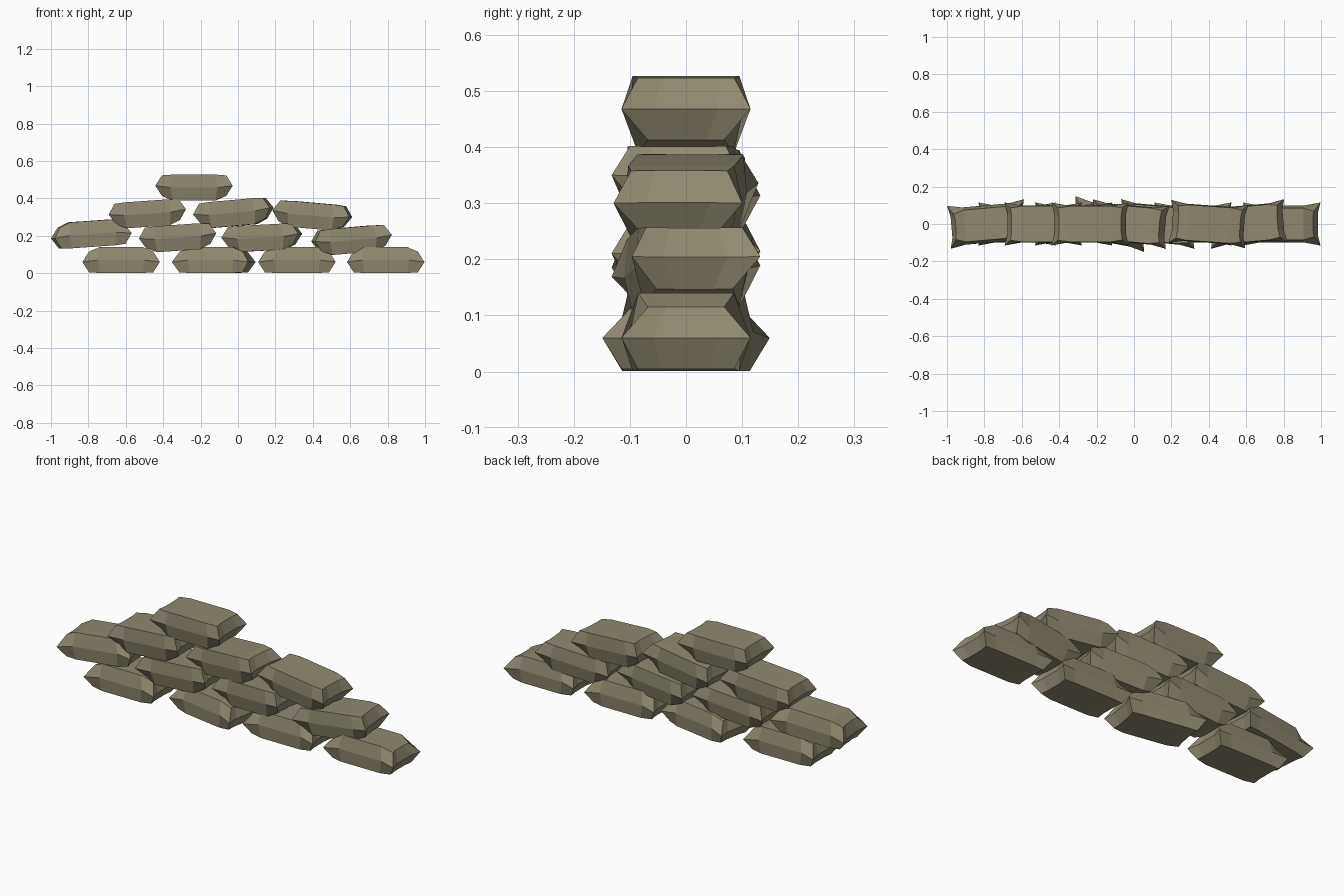
import bpy, bmesh, math
from mathutils import Matrix

if "Cube" in bpy.data.objects:
    bpy.data.objects.remove(bpy.data.objects["Cube"])

# One flat colour for all bags
cloth = bpy.data.materials.new("khaki_sackcloth")
cloth.diffuse_color = (0.28, 0.25, 0.165, 1)
cloth.use_nodes = True
cloth.node_tree.nodes["Principled BSDF"].inputs["Base Color"].default_value = cloth.diffuse_color

# Layers of the bag: end x, inner x, end y, inner-column y, end z, inner z, end pinch
BOTTOM = (0.172, 0.115, 0.086, 0.095, -0.055, -0.059, 0.006)
SEAM = (0.207, 0.125, 0.115, 0.100, 0.0, 0.010, 0.014)
TOP = (0.172, 0.115, 0.068, 0.085, 0.055, 0.080, 0.006)


def layer_point(layer, i, j):
    """Point on a 4 x 4 grid, i along the bag and j across it."""
    ex, ix, ey, iy, ez, iz, pinch = layer
    end, edge = i in (0, 3), j in (0, 3)
    x = ex - (0 if edge else pinch) if end else ix
    y = (ey if end else iy) * (1 if edge else 0.5)
    return (x if i > 1 else -x, y if j > 1 else -y, ez if end else iz)


def bag_mesh():
    bm = bmesh.new()
    rim = ([(i, 0) for i in range(3)] + [(3, j) for j in range(3)]
           + [(i, 3) for i in (3, 2, 1)] + [(0, j) for j in (3, 2, 1)])
    grids = []
    for layer in (BOTTOM, SEAM, TOP):
        keys = rim if layer is SEAM else [(i, j) for i in range(4) for j in range(4)]
        grids.append({k: bm.verts.new(layer_point(layer, *k)) for k in keys})
    # flared sides
    for lo, hi in zip(grids, grids[1:]):
        for a, b in zip(rim, rim[1:] + rim[:1]):
            bm.faces.new((lo[a], lo[b], hi[b], hi[a]))
    # top and bottom panels
    for g in (grids[0], grids[2]):
        for i in range(3):
            for j in range(3):
                bm.faces.new((g[i, j], g[i + 1, j], g[i + 1, j + 1], g[i, j + 1]))
    bmesh.ops.recalc_face_normals(bm, faces=bm.faces)
    me = bpy.data.meshes.new("sandbag")
    bm.to_mesh(me)
    bm.free()
    me.materials.append(cloth)
    return me


# x, seam height, tilt and yaw in degrees, upside down
BAGS = [
    (-0.625, 0.06, 0, 0, False), (-0.13, 0.06, 0, -10, False),
    (0.315, 0.06, 0, 0, False), (0.79, 0.06, 0, 0, False),
    (-0.784, 0.200, 4, 5, False), (-0.323, 0.200, 4, 0, True),
    (0.127, 0.200, 3, -5, True), (0.607, 0.187, 5, 5, True),
    (-0.485, 0.328, 4, 0, True), (-0.025, 0.332, 5, -5, True),
    (0.397, 0.318, -5, -4, True),
    (-0.235, 0.468, 0, 0, True),
]

mesh = bag_mesh()
for n, (x, z, tilt, yaw, flip) in enumerate(BAGS, 1):
    ob = bpy.data.objects.new(f"sandbag_{n:02d}", mesh)
    bpy.context.collection.objects.link(ob)
    ob.matrix_world = (Matrix.Translation((x, 0, z))
                       @ Matrix.Rotation(math.radians(yaw), 4, 'Z')
                       @ Matrix.Rotation(math.radians(-tilt), 4, 'Y')
                       @ Matrix.Rotation(math.pi if flip else 0, 4, 'X'))
